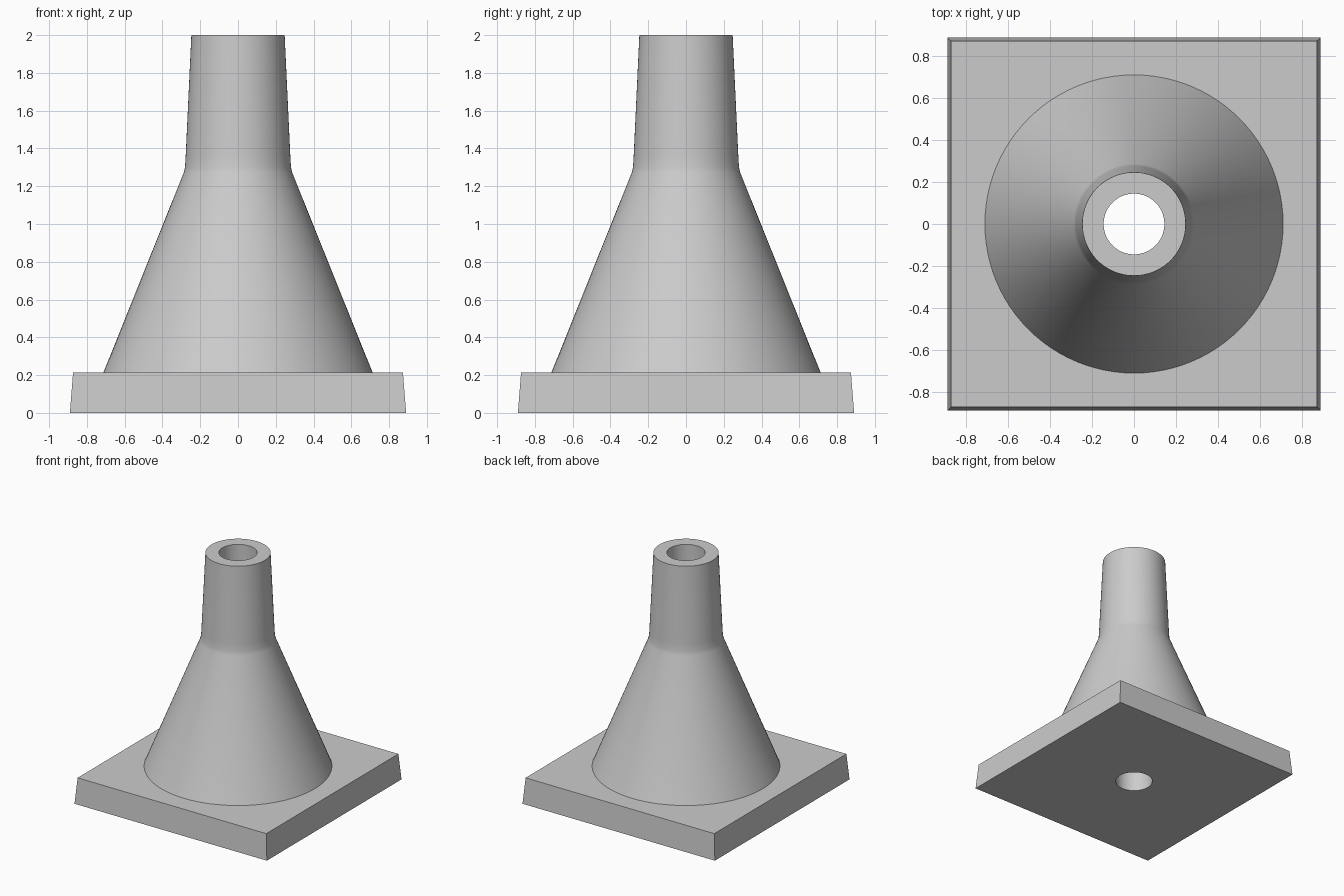
import bpy
import bmesh
import math

cube = bpy.data.objects.get("Cube")
if cube:
    bpy.data.objects.remove(cube, do_unlink=True)

SEGMENTS = 96  # multiple of 8, so the square rings get true corners


def ring_points(shape, size, z):
    """Points of a round or square ring; size is radius or half width."""
    points = []
    for i in range(SEGMENTS):
        a = 2 * math.pi * i / SEGMENTS
        c, s = math.cos(a), math.sin(a)
        r = size / max(abs(c), abs(s)) if shape == "square" else size
        points.append((r * c, r * s, z))
    return points


# Closed cross-section: bore, square base plate, flared body, neck, rim
PROFILE = [
    ("round", 0.145, 0.0),
    ("square", 0.89, 0.0),
    ("square", 0.873, 0.215),
    ("round", 0.712, 0.215),
    ("round", 0.288, 1.27),
    ("round", 0.2805, 1.30),
    ("round", 0.277, 1.36),
    ("round", 0.247, 2.0),
    ("round", 0.145, 2.0),
]

# Sweep the cross-section around the axis
bm = bmesh.new()
rings = [[bm.verts.new(p) for p in ring_points(*step)] for step in PROFILE]
for lower, upper in zip(rings, rings[1:] + rings[:1]):
    for i in range(SEGMENTS):
        j = (i + 1) % SEGMENTS
        bm.faces.new((lower[i], lower[j], upper[j], upper[i]))
bmesh.ops.recalc_face_normals(bm, faces=bm.faces)
mesh = bpy.data.meshes.new("cone_stand")
bm.to_mesh(mesh)
bm.free()

# Single plain grey
grey = bpy.data.materials.new("light_grey")
grey.use_nodes = True
colour = (0.6, 0.6, 0.6, 1.0)
grey.diffuse_color = colour
grey.node_tree.nodes["Principled BSDF"].inputs["Base Color"].default_value = colour
mesh.materials.append(grey)

stand = bpy.data.objects.new("cone_stand", mesh)
bpy.context.collection.objects.link(stand)
bpy.ops.object.select_all(action="DESELECT")
stand.select_set(True)
bpy.context.view_layer.objects.active = stand
bpy.ops.object.shade_smooth_by_angle(angle=math.radians(30))
